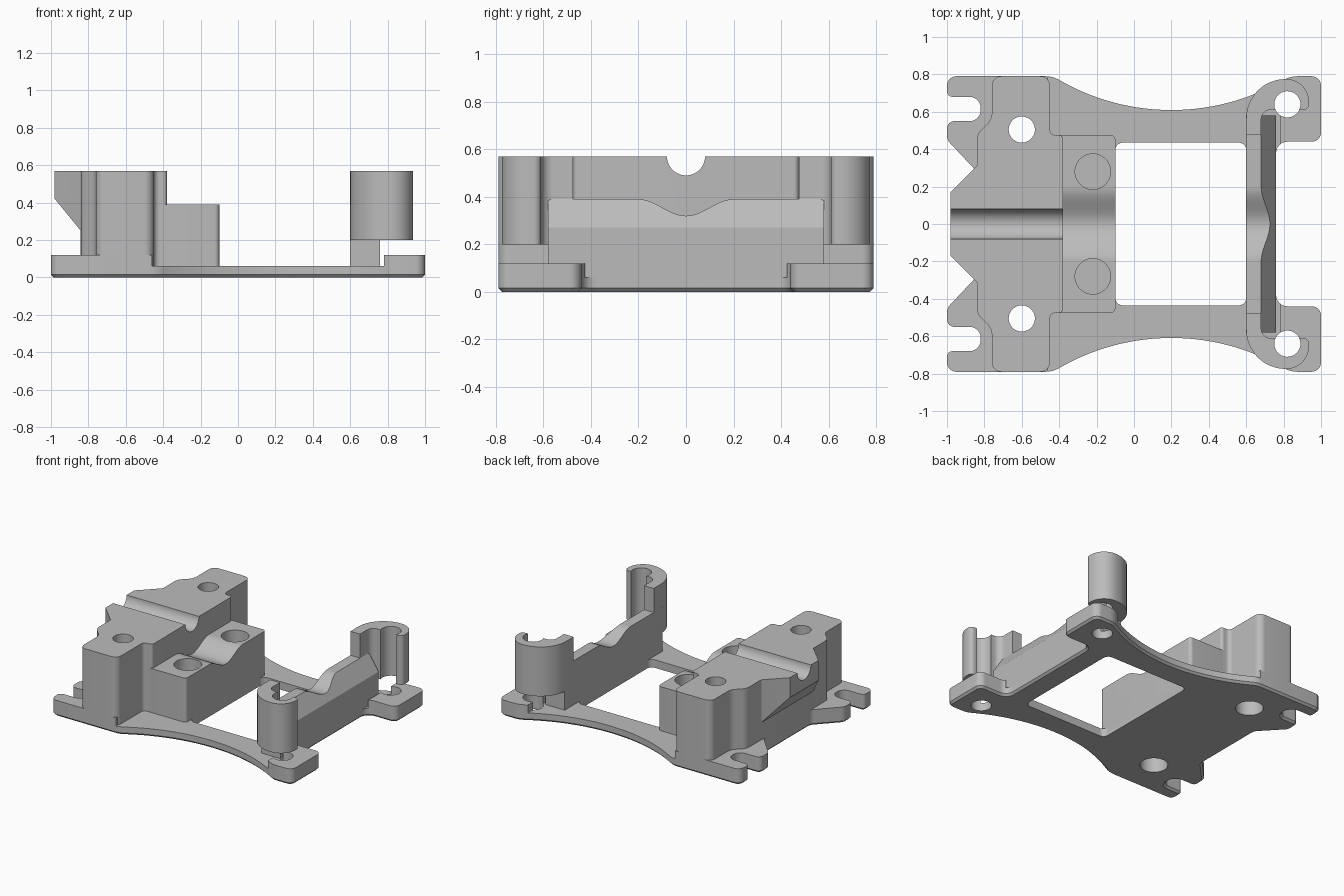
import bpy
import bmesh
import math
from mathutils import Vector

cube = bpy.data.objects.get("Cube")
if cube:
    bpy.data.objects.remove(cube)

grey = bpy.data.materials.new("plain grey")
grey.use_nodes = True
COLOR = (0.5, 0.5, 0.5, 1)
grey.diffuse_color = COLOR
grey.node_tree.nodes["Principled BSDF"].inputs["Base Color"].default_value = COLOR

cutters = []
parts = []


def rounded(points):
    """Closed outline from corners given as x, y, corner radius."""
    out = []
    for i, (x, y, r) in enumerate(points):
        p = Vector((x, y))
        a = (Vector(points[i - 1][:2]) - p).normalized()
        b = (Vector(points[(i + 1) % len(points)][:2]) - p).normalized()
        half = a.angle(b) / 2
        if r == 0:
            out.append(p)
            continue
        c = p + (a + b).normalized() * r / math.sin(half)
        start = p + a * r / math.tan(half) - c
        end = p + b * r / math.tan(half) - c
        sweep = math.atan2(start.x * end.y - start.y * end.x, start.dot(end))
        n = 28 if r > 1 else max(4, int(abs(sweep) / 0.13))
        for k in range(n + 1):
            t = math.atan2(start.y, start.x) + sweep * k / n
            out.append(c + r * Vector((math.cos(t), math.sin(t))))
    return out


def mirrored(half):
    """Mirror a half outline across y = 0."""
    return rounded(half + [(x, -y, r) for x, y, r in reversed(half)])


def offset(outline, d):
    out = []
    for i, p in enumerate(outline):
        a = (p - outline[i - 1]).normalized()
        b = (outline[(i + 1) % len(outline)] - p).normalized()
        na, nb = Vector((a.y, -a.x)), Vector((b.y, -b.x))
        out.append(p + (na + nb) * d / max(0.3, 1 + na.dot(nb)))
    return out


def loft(name, outline, rings, axis="z", cutter=False):
    """Stack offset copies of an outline; rings hold height and offset."""
    place = {"z": lambda u, v, h: (u, v, h),
             "x": lambda u, v, h: (h, u, v),
             "y": lambda u, v, h: (u, h, v)}[axis]
    bm = bmesh.new()
    loops = [[bm.verts.new(place(p.x, p.y, h)) for p in offset(outline, d)]
             for h, d in rings]
    n = len(outline)
    for lo, hi in zip(loops, loops[1:]):
        for i in range(n):
            j = (i + 1) % n
            bm.faces.new((lo[i], lo[j], hi[j], hi[i]))
    bm.faces.new(loops[0][::-1])
    bm.faces.new(loops[-1])
    bm.normal_update()
    if bm.calc_volume(signed=True) < 0:
        bmesh.ops.reverse_faces(bm, faces=bm.faces)
    mesh = bpy.data.meshes.new(name)
    bm.to_mesh(mesh)
    bm.free()
    mesh.materials.append(grey)
    obj = bpy.data.objects.new(name, mesh)
    bpy.context.collection.objects.link(obj)
    obj.hide_render = cutter
    (cutters if cutter else parts).append(obj)
    return obj


def cutter(outline, low, high, axis="z"):
    return loft("cutter", outline, [(low, 0), (high, 0)], axis, True)


def circle(x, y, r, n=48):
    return [Vector((x + r * math.cos(math.tau * k / n),
                    y + r * math.sin(math.tau * k / n))) for k in range(n)]


def box(x0, x1, y0, y1, r=0):
    return rounded([(x1, y0, r), (x1, y1, r), (x0, y1, r), (x0, y0, r)])


def carve(obj, tools, operation="DIFFERENCE"):
    """Apply the tools one after another."""
    for tool in tools:
        mod = obj.modifiers.new("carve", "BOOLEAN")
        mod.operation, mod.object, mod.solver = operation, tool, "EXACT"
        bpy.context.view_layer.update()
        graph = bpy.context.evaluated_depsgraph_get()
        mesh = bpy.data.meshes.new_from_object(obj.evaluated_get(graph))
        obj.modifiers.clear()
        obj.data = mesh


# Outlines
arm_curve = [(0.835, 0.79, 0.14), (0.2, 0.426, 1.2), (-0.435, 0.79, 0.14)]
base = mirrored([(0.76, 0.44, 0.06), (1, 0.44, 0.05), (1, 0.79, 0.05)] + arm_curve + [
    (-1, 0.79, 0.05), (-1, 0.68, 0.03), (-0.82, 0.68, 0.06), (-0.82, 0.55, 0.06),
    (-1, 0.55, 0.04), (-1, 0.45, 0.06), (-0.84, 0.28, 0.05)])
arms = mirrored([(0.9, 0.79, 0.03)] + arm_curve + [(-0.6, 0.79, 0.03)])
flank = [(-0.45, 0.475, 0.03), (-0.45, 0.79, 0.05), (-0.76, 0.79, 0.05),
         (-0.76, 0.56, 0.08), (-0.84, 0.48, 0.08)]
block = mirrored([(-0.38, 0.475, 0.02)] + flank + [(-0.84, 0.31, 0.02), (-0.98, 0.17, 0)])
block_foot = mirrored([(-0.1, 0.475, 0.03)] + flank)
support = mirrored([(0.76, 0.52, 0.05), (0.95, 0.51, 0.125),
                    (0.95, 0.775, 0.125), (0.6, 0.775, 0.21)])

# Cutting tools
window = cutter(box(-0.1, 0.6, -0.435, 0.435, 0.04), -0.1, 0.7)
base_limit = cutter(base, -0.1, 1)
bolt_holes, post_holes, sockets = [], [], []
for s in (-1, 1):
    bolt_holes += [cutter(circle(-0.6, s * 0.505, 0.07), -0.1, 0.7),
                   cutter(circle(-0.6, s * 0.505, 0.095), -0.1, 0.3)]
    post_holes.append(cutter(circle(0.82, s * 0.64, 0.07), -0.1, 0.7))
    sockets.append(cutter(circle(-0.22, s * 0.28, 0.095), 0.14, 0.5))
wave = [Vector((0.2 * k / 16, 0.355 - 0.035 * math.cos(math.pi * k / 16)))
        for k in range(-16, 17)]
dip = cutter(wave + [Vector((0.2, 0.5)), Vector((-0.2, 0.5))], -0.5, 1, "x")
groove = cutter(circle(0, 0.57, 0.08), -1.1, -0.3, "x")
undercut = cutter([Vector(p) for p in ((-1.2, -0.1), (-0.841, -0.1), (-0.841, 0.25),
                                      (-0.98, 0.42), (-1.2, 0.42))], -0.5, 0.5, "y")
arm_gap = cutter(box(-0.46, 0.78, -1, 1), 0.06, 0.3)

# Base plate with raised corner feet and rounded side arms
plate = loft("base_plate", base, [(0, -0.015), (0.015, 0), (0.12, 0)])
carve(plate, [window, arm_gap] + bolt_holes + post_holes)
rails = loft("side_arms", arms, [(0.04, -0.001), (0.06, -0.001), (0.08, -0.008),
                                 (0.095, -0.022), (0.105, -0.04), (0.11, -0.07)])
carve(rails, [base_limit], "INTERSECT")
carve(rails, [window] + bolt_holes + post_holes)

# Coved foot around the clamp blocks
cove = [(0.05, 0.07)] + [
    (0.19 - 0.075 * math.cos(t), 0.07 * (1 - math.sin(t)))
    for t in [math.pi / 2 * k / 7 for k in range(8)]]
foot = loft("block_foot", block_foot, cove)
carve(foot, [base_limit], "INTERSECT")
carve(foot, [window] + bolt_holes)

# Tall clamp block and lower cradle block
tall = loft("clamp_block", block, [(0.03, 0), (0.57, 0)])
carve(tall, [undercut, groove] + bolt_holes)
cradle = loft("cradle_block", box(-0.42, -0.1, -0.475, 0.475, 0.025),
              [(0.03, 0), (0.39, 0)])
carve(cradle, [dip] + sockets)

# End support: coved lower body, sloped crossbar and two open posts
lower = loft("support_body", support, cove + [(0.27, 0)])
carve(lower, [base_limit], "INTERSECT")
carve(lower, [window] + post_holes)
bar = loft("crossbar", [Vector(p) for p in ((0.6, 0.03), (0.76, 0.03), (0.76, 0.27),
                                           (0.68, 0.39), (0.6, 0.39))],
           [(-0.58, 0), (0.58, 0)], "y")
carve(bar, [dip] + post_holes)
for s, side in ((1, "left"), (-1, "right")):
    hook = [(0.6, 0.475, 0), (0.68, 0.475, 0), (0.68, 0.61, 0.05),
            (0.935, 0.61, 0.03), (0.935, 0.775, 0.12), (0.6, 0.775, 0.21)]
    outline = rounded([(x, s * y, r) for x, y, r in hook][::s])
    post = loft(side + "_post", outline, [(0.2, 0), (0.57, 0)])
    carve(post, post_holes)

# Clean up tools and shade
for tool in cutters:
    bpy.data.objects.remove(tool)
bpy.ops.object.select_all(action="DESELECT")
for part in parts:
    part.select_set(True)
bpy.context.view_layer.objects.active = parts[0]
bpy.ops.object.shade_smooth_by_angle(angle=math.radians(32))
